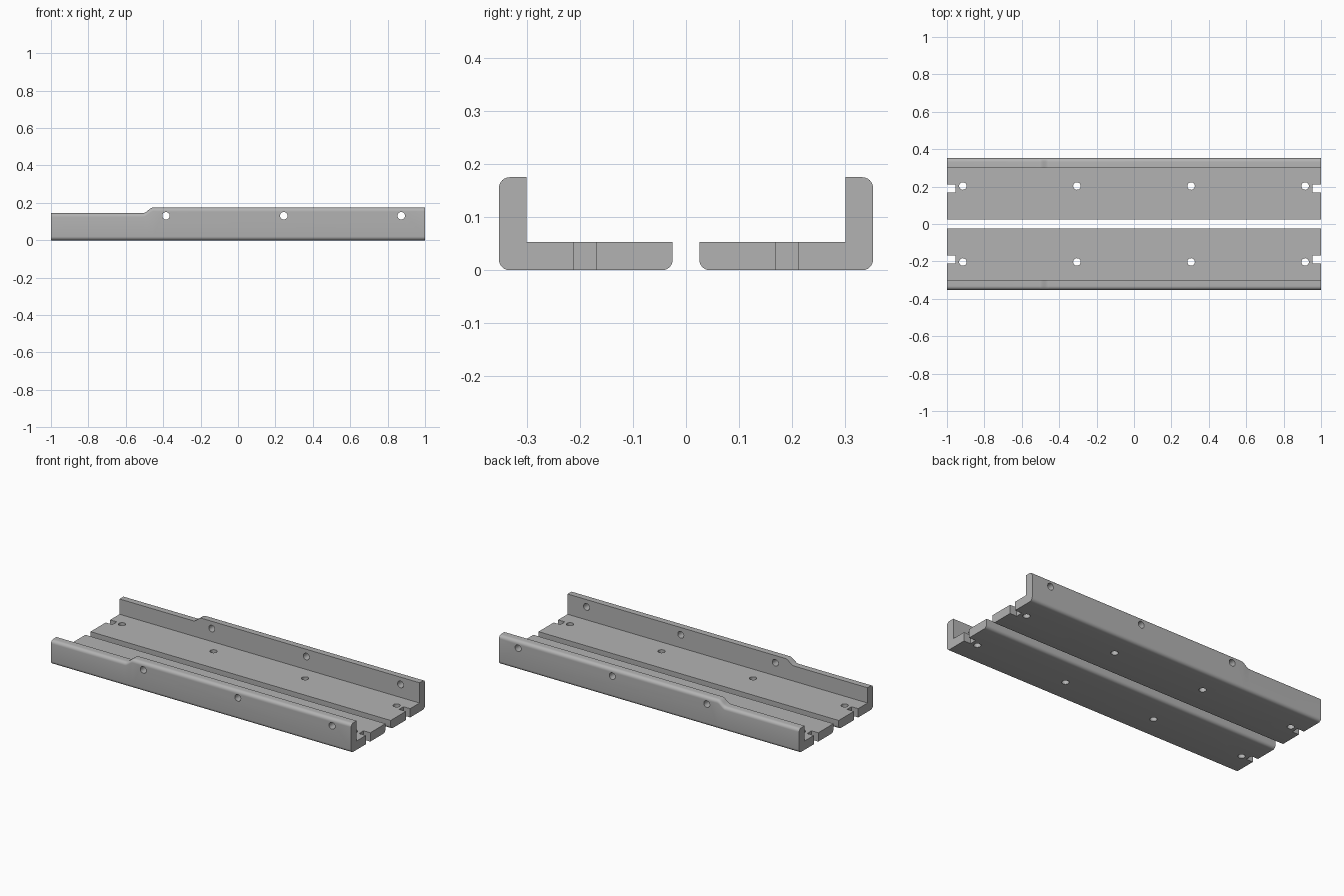
import bpy, bmesh, math
from mathutils import Matrix

if "Cube" in bpy.data.objects:
    bpy.data.objects.remove(bpy.data.objects["Cube"])

grey = bpy.data.materials.new("plain grey")
grey.diffuse_color = (0.45, 0.45, 0.45, 1)
grey.use_nodes = True
grey.node_tree.nodes["Principled BSDF"].inputs["Base Color"].default_value = grey.diffuse_color

R = 0.02            # corner rounding
FLOOR = 0.053       # floor thickness
LOW, HIGH = 0.145, 0.175


def arc(cy, cz, start):
    """Quarter circle running counter-clockwise from a start angle."""
    return [(cy + R * math.cos(math.radians(start + 15 * i)),
             cz + R * math.sin(math.radians(start + 15 * i))) for i in range(7)]


def section(top):
    """L-shaped cross-section with rounded outer corners."""
    return ([(0.025, FLOOR)] + arc(0.025 + R, R, 180) + arc(0.352 - R, R, 270)
            + arc(0.352 - R, top - R, 0) + [(0.30, top), (0.30, FLOOR)])


def finish(bm, name):
    bmesh.ops.recalc_face_normals(bm, faces=bm.faces)
    mesh = bpy.data.meshes.new(name)
    bm.to_mesh(mesh)
    bm.free()
    ob = bpy.data.objects.new(name, mesh)
    bpy.context.collection.objects.link(ob)
    return ob


def rail(name, side):
    """Loft the section along x, with a curved step in the wall height."""
    bm = bmesh.new()
    stations = [(-1, LOW)]
    for i in range(11):
        t = i / 10
        stations.append((-0.508 + 0.055 * t, LOW + (HIGH - LOW) * t * t * (3 - 2 * t)))
    stations.append((1, HIGH))
    rings = [[bm.verts.new((x, side * y, z)) for y, z in section(top)]
             for x, top in stations]
    n = len(rings[0])
    for a, b in zip(rings, rings[1:]):
        for i in range(n):
            j = (i + 1) % n
            bm.faces.new((a[i], a[j], b[j], b[i]))
    bm.faces.new(rings[0])
    bm.faces.new(rings[-1])
    return finish(bm, name)


def cutter(name, side):
    """Screw holes through floor and wall, and a notch at each end."""
    bm = bmesh.new()

    def hole(matrix, depth):
        bmesh.ops.create_cone(bm, cap_ends=True, segments=32, radius1=0.02,
                              radius2=0.02, depth=depth, matrix=matrix)

    for x in (-0.915, -0.305, 0.305, 0.915):
        hole(Matrix.Translation((x, side * 0.203, FLOOR / 2)), 0.12)
    for x in (-0.385, 0.245, 0.873):
        hole(Matrix.Translation((x, side * 0.326, 0.131))
             @ Matrix.Rotation(math.pi / 2, 4, 'X'), 0.12)
    for x in (-1, 1):
        bmesh.ops.create_cube(bm, size=1, matrix=Matrix.Translation((x, side * 0.19, FLOOR / 2))
                              @ Matrix.Diagonal((0.09, 0.042, 0.12, 1)))
    return finish(bm, name)


for name, side in (("front_rail", -1), ("back_rail", 1)):
    ob = rail(name, side)
    cut = cutter(name + "_cutter", side)
    mod = ob.modifiers.new("holes", 'BOOLEAN')
    mod.operation = 'DIFFERENCE'
    mod.solver = 'EXACT'
    mod.object = cut
    bpy.ops.object.select_all(action='DESELECT')
    bpy.context.view_layer.objects.active = ob
    ob.select_set(True)
    bpy.ops.object.modifier_apply(modifier=mod.name)
    bpy.data.objects.remove(cut, do_unlink=True)
    ob.data.materials.clear()
    ob.data.materials.append(grey)
    for p in ob.data.polygons:
        p.material_index = 0
    bpy.ops.object.shade_smooth_by_angle(angle=math.radians(30))
